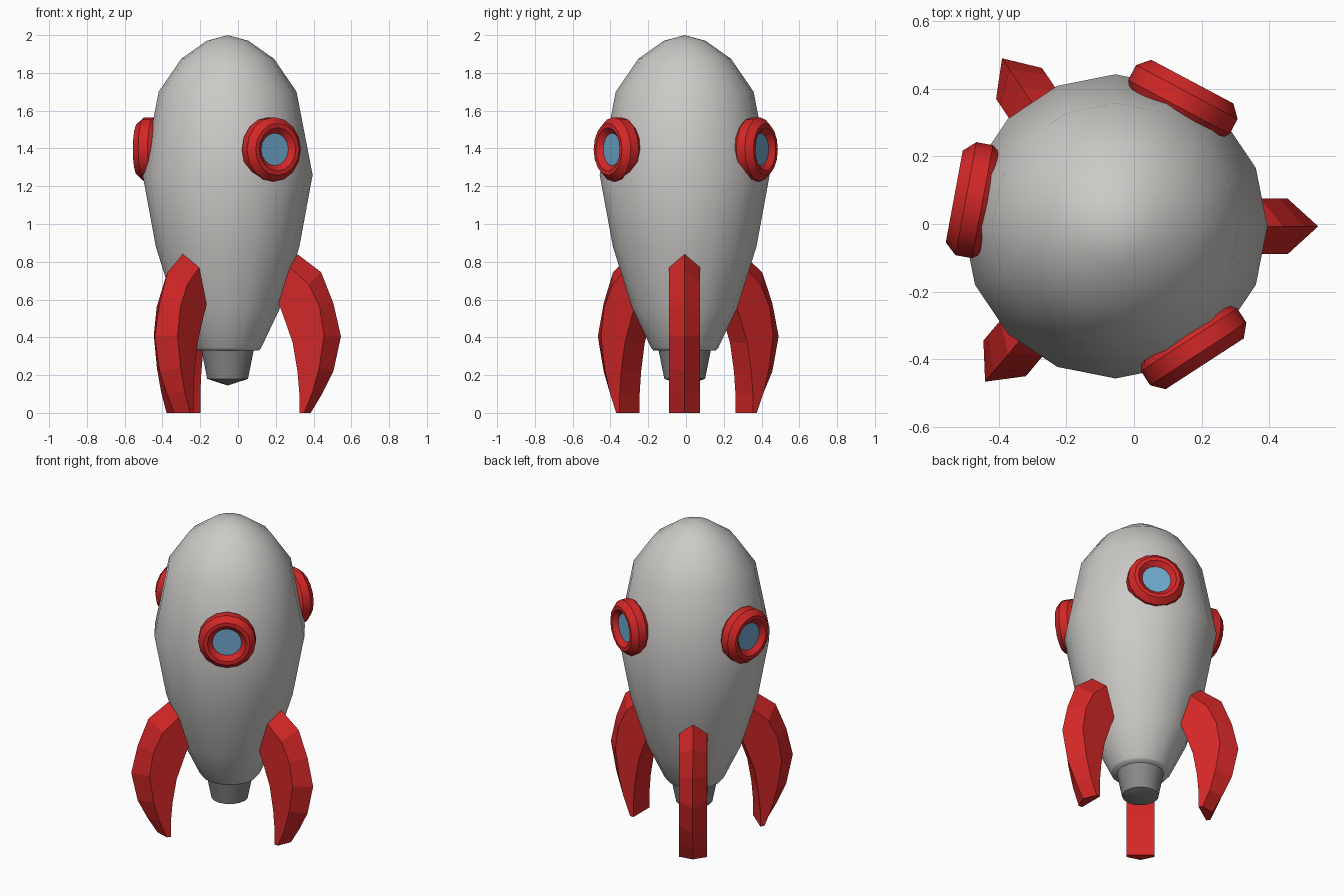
import bpy, bmesh, math
from mathutils import Matrix, Vector

cube = bpy.data.objects.get("Cube")
if cube:
    bpy.data.objects.remove(cube, do_unlink=True)

AXIS = Vector((-0.055, -0.007, 0))


def material(name, rgb):
    m = bpy.data.materials.new(name)
    m.use_nodes = True
    m.diffuse_color = (*rgb, 1)
    m.node_tree.nodes["Principled BSDF"].inputs["Base Color"].default_value = (*rgb, 1)
    return m


def finish(name, bm, mat, matrix, angle=None):
    bmesh.ops.recalc_face_normals(bm, faces=bm.faces)
    mesh = bpy.data.meshes.new(name)
    bm.to_mesh(mesh)
    bm.free()
    mesh.materials.append(mat)
    obj = bpy.data.objects.new(name, mesh)
    bpy.context.collection.objects.link(obj)
    obj.matrix_world = matrix
    if angle:
        bpy.ops.object.select_all(action='DESELECT')
        obj.select_set(True)
        bpy.context.view_layer.objects.active = obj
        bpy.ops.object.shade_smooth_by_angle(angle=math.radians(angle))
    return obj


def lathe(name, profile, mat, matrix, angle, sides=16):
    """Turn a (radius, height) profile around local z."""
    bm = bmesh.new()
    verts = [bm.verts.new((r, 0, z)) for r, z in profile]
    edges = [bm.edges.new(pair) for pair in zip(verts, verts[1:])]
    bmesh.ops.spin(bm, geom=verts + edges, axis=(0, 0, 1), cent=(0, 0, 0),
                   steps=sides, angle=math.tau, use_merge=True)
    bmesh.ops.remove_doubles(bm, verts=bm.verts, dist=0.0005)
    return finish(name, bm, mat, matrix, angle)


def turned(degrees):
    return Matrix.Translation(AXIS) @ Matrix.Rotation(math.radians(degrees), 4, 'Z')


hull_grey = material("hull grey", (0.60, 0.59, 0.57))
nozzle_grey = material("nozzle grey", (0.25, 0.25, 0.25))
red = material("red", (0.65, 0.02, 0.02))
blue = material("window blue", (0.16, 0.40, 0.62))

# Hull and engine nozzle
lathe("hull", [(0, 2), (0.11, 1.97), (0.245, 1.875), (0.365, 1.7), (0.45, 1.26),
               (0.38, 0.88), (0.28, 0.56), (0.178, 0.345), (0.165, 0.33), (0, 0.33)],
      hull_grey, turned(0), 50)
lathe("nozzle", [(0, 0.34), (0.14, 0.34), (0.108, 0.18), (0, 0.145)],
      nozzle_grey, turned(0), 40)

# Fins: (radius, height) of the ridge, shoulder and inner edge at each station
STATIONS = [
    ((0.37, 0.84), (0.33, 0.77), (0.25, 0.62)),
    ((0.495, 0.745), (0.43, 0.68), (0.27, 0.58)),
    ((0.56, 0.58), (0.487, 0.56), (0.30, 0.50)),
    ((0.60, 0.405), (0.51, 0.41), (0.345, 0.37)),
    ((0.56, 0.22), (0.485, 0.24), (0.37, 0.22)),
    ((0.50, 0.10), (0.45, 0.11), (0.38, 0.10)),
    ((0.44, 0), (0.405, 0), (0.38, 0)),
]
HALF = 0.082


def fin(name, degrees):
    bm = bmesh.new()
    rings = []
    for ridge, shoulder, inner in STATIONS:
        section = [(inner, -HALF), (shoulder, -HALF), (ridge, 0), (shoulder, HALF), (inner, HALF)]
        rings.append([bm.verts.new((r, y, z)) for (r, z), y in section])
    for a, b in zip(rings, rings[1:]):
        for i in range(5):
            j = (i + 1) % 5
            bm.faces.new((a[i], a[j], b[j], b[i]))
    bm.faces.new(rings[0])
    bm.faces.new(rings[-1])
    finish(name, bm, red, turned(degrees))


for name, degrees in (("left_fin", 0), ("back_right_fin", 124), ("front_right_fin", 230)):
    fin(name, degrees)

# Portholes: bevelled ring and recessed glass, facing outward
for name, degrees in (("front_left", -57), ("back_left", 62), ("right", 169.5)):
    place = (turned(degrees) @ Matrix.Translation((0, 0, 1.395))
             @ Matrix.Rotation(math.pi / 2, 4, 'Y'))
    lathe(name + "_window_frame",
          [(0.085, 0.38), (0.155, 0.38), (0.17, 0.40), (0.17, 0.45), (0.138, 0.485),
           (0.115, 0.485), (0.085, 0.457), (0.085, 0.38)], red, place, 30)
    lathe(name + "_window_glass", [(0, 0.458), (0.088, 0.458)], blue, place, 30)
